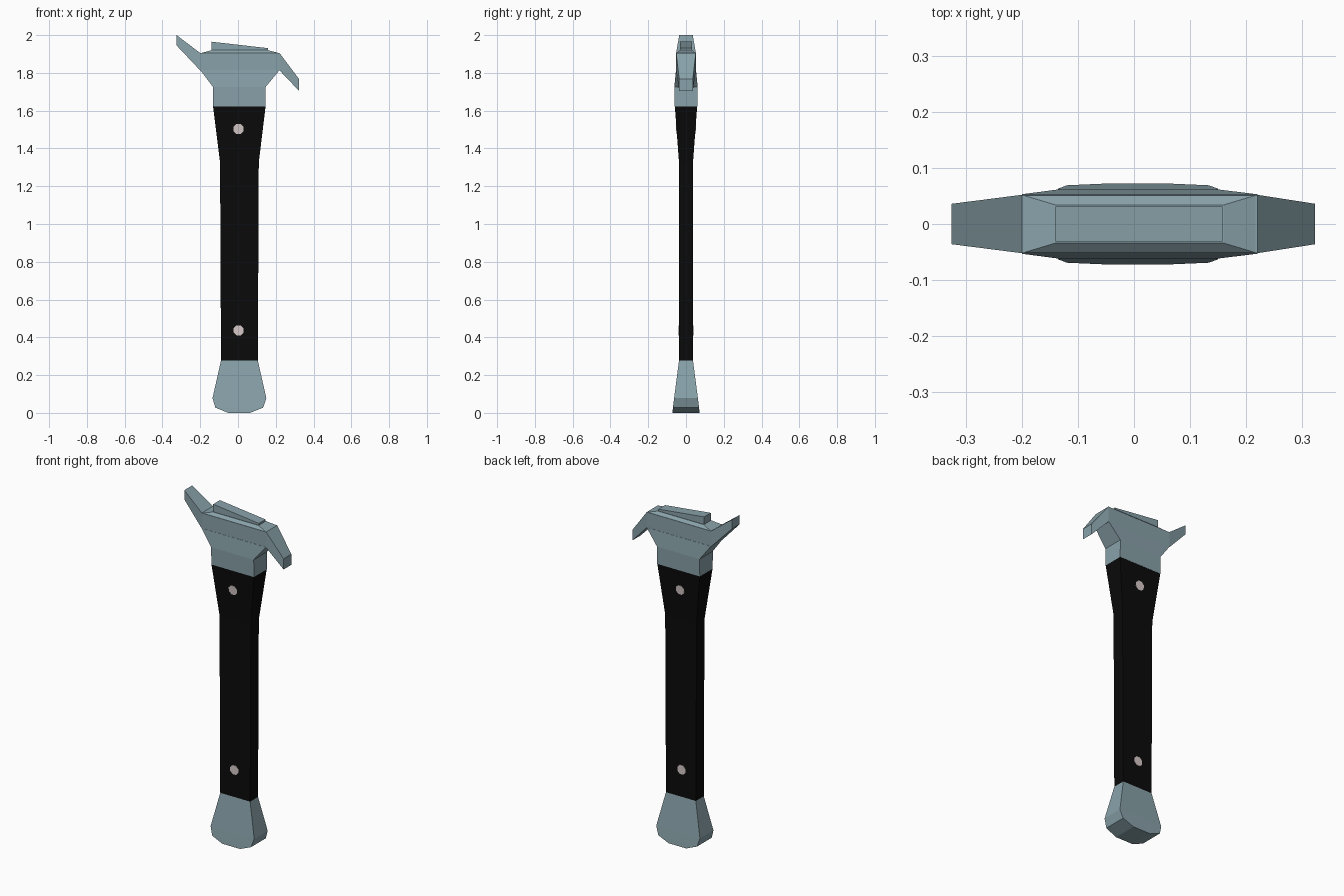
import bpy, bmesh, math

if "Cube" in bpy.data.objects:
    bpy.data.objects.remove(bpy.data.objects["Cube"])


def material(name, rgb):
    m = bpy.data.materials.new(name)
    m.diffuse_color = (*rgb, 1)
    m.use_nodes = True
    m.node_tree.nodes["Principled BSDF"].inputs["Base Color"].default_value = m.diffuse_color
    return m


steel = material("blue_grey_steel", (0.25, 0.36, 0.40))
black = material("black_grip", (0.003, 0.003, 0.003))
pale = material("pale_pin", (0.68, 0.58, 0.58))


def finish(name, bm, mat):
    bmesh.ops.recalc_face_normals(bm, faces=bm.faces)
    me = bpy.data.meshes.new(name)
    bm.to_mesh(me)
    bm.free()
    me.materials.append(mat)
    ob = bpy.data.objects.new(name, me)
    bpy.context.collection.objects.link(ob)
    return ob


def loft(name, rings, mat):
    """Bridge four-cornered rings and cap both ends."""
    bm = bmesh.new()
    loops = [[bm.verts.new(p) for p in ring] for ring in rings]
    for a, b in zip(loops, loops[1:]):
        for i in range(4):
            j = (i + 1) % 4
            bm.faces.new((a[i], a[j], b[j], b[i]))
    bm.faces.new(loops[0])
    bm.faces.new(loops[-1])
    return finish(name, bm, mat)


def level(z, x0, x1, hy):
    return [(x0, -hy, z), (x1, -hy, z), (x1, hy, z), (x0, hy, z)]


def slice_x(x, z0, z1, hy):
    return [(x, -hy, z0), (x, hy, z0), (x, hy, z1), (x, -hy, z1)]


# Pommel with chamfered bottom
loft("pommel", [level(0, -0.052, 0.064, 0.072), level(0.028, -0.12, 0.133, 0.069),
                level(0.078, -0.135, 0.15, 0.063), level(0.277, -0.09, 0.105, 0.037)], steel)

# Black grip, flaring at the top
loft("grip", [level(0.277, -0.09, 0.105, 0.037), level(1.325, -0.095, 0.11, 0.037),
              level(1.622, -0.132, 0.146, 0.059)], black)

# Collar and the flare that carries the guard
loft("collar", [level(1.622, -0.132, 0.146, 0.06), level(1.725, -0.132, 0.146, 0.062),
                level(1.815, -0.2, 0.22, 0.053)], steel)

# Cross guard: left arm sweeps up, right arm sweeps down
loft("cross_guard", [slice_x(-0.325, 1.945, 2.0, 0.036), slice_x(-0.2, 1.813, 1.905, 0.052),
                     slice_x(0.22, 1.813, 1.905, 0.052), slice_x(0.323, 1.705, 1.768, 0.036)], steel)

# Low crown and wedge-shaped ridge on top
loft("guard_crown", [level(1.904, -0.2, 0.22, 0.052), level(1.92, -0.14, 0.16, 0.034)], steel)
loft("top_ridge", [slice_x(-0.14, 1.91, 1.965, 0.031),
                   slice_x(0.158, 1.91, 1.931, 0.031)], steel)


# Pins through the grip, ends following the grip surface
def grip_half_depth(z):
    return 0.037 + 0.022 * max(0, (z - 1.325) / 0.297)


for name, zc in (("lower_pin", 0.437), ("upper_pin", 1.503)):
    bm = bmesh.new()
    bmesh.ops.create_cone(bm, cap_ends=True, segments=8, radius1=0.029, radius2=0.029, depth=2)
    for v in bm.verts:
        x, y, side = v.co
        a = math.pi / 8
        px = x * math.cos(a) - y * math.sin(a)
        pz = x * math.sin(a) + y * math.cos(a) + zc
        v.co = (px + 0.003, side * (grip_half_depth(pz) + 0.002), pz)
    finish(name, bm, pale)
